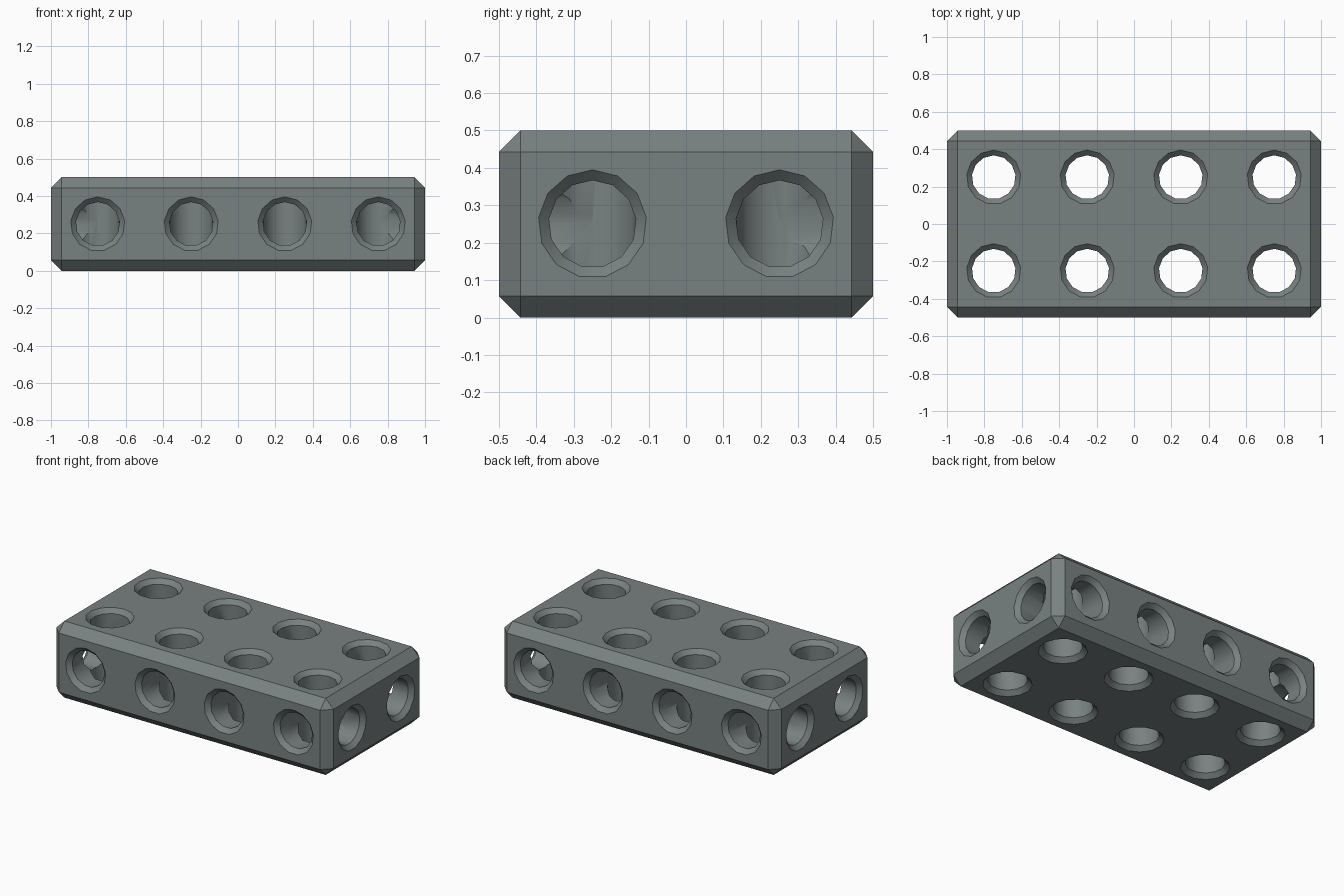
import bpy, bmesh, math
from mathutils import Matrix, Vector

if "Cube" in bpy.data.objects:
    bpy.data.objects.remove(bpy.data.objects["Cube"])

SIDES = 13
R_HOLE, R_RIM = 0.117, 0.145
RIM = R_RIM - R_HOLE          # depth of the countersink
OVER = 0.02                   # cutter overshoot past the surface

grey = bpy.data.materials.new("slate grey")
grey.diffuse_color = (0.19, 0.22, 0.22, 1)
grey.use_nodes = True
grey.node_tree.nodes["Principled BSDF"].inputs["Base Color"].default_value = grey.diffuse_color

# Chamfered block
bm = bmesh.new()
bmesh.ops.create_cube(bm, size=1)
bmesh.ops.scale(bm, vec=(2, 1, 0.5), verts=bm.verts)
bmesh.ops.translate(bm, vec=(0, 0, 0.25), verts=bm.verts)
bmesh.ops.bevel(bm, geom=bm.edges[:], offset=0.057, segments=1, affect='EDGES')
mesh = bpy.data.meshes.new("block")
bm.to_mesh(mesh)
bm.free()
block = bpy.data.objects.new("block", mesh)
bpy.context.collection.objects.link(block)
mesh.materials.append(grey)


def cutter(profile, origin, axis, up):
    """Lathed cutter: profile is (distance along axis, radius)."""
    axis, up = Vector(axis), Vector(up)
    side = axis.cross(up)
    bm = bmesh.new()
    rings = []
    for d, r in profile:
        ring = []
        for i in range(SIDES):
            a = 2 * math.pi * i / SIDES
            ring.append(bm.verts.new(Vector(origin) + axis * d
                                     + (up * math.cos(a) + side * math.sin(a)) * r))
        rings.append(ring)
    for a, b in zip(rings, rings[1:]):
        for i in range(SIDES):
            j = (i + 1) % SIDES
            bm.faces.new((a[i], a[j], b[j], b[i]))
    bm.faces.new(rings[0])
    bm.faces.new(rings[-1])
    bmesh.ops.recalc_face_normals(bm, faces=bm.faces)
    me = bpy.data.meshes.new("hole_cutter")
    bm.to_mesh(me)
    bm.free()
    me.materials.append(grey)
    ob = bpy.data.objects.new("hole_cutter", me)
    bpy.context.collection.objects.link(ob)
    ob.hide_render = True
    mod = block.modifiers.new("hole", 'BOOLEAN')
    mod.operation = 'DIFFERENCE'
    mod.solver = 'EXACT'
    mod.object = ob
    return ob


rim = [(-OVER, R_RIM + OVER), (RIM, R_HOLE)]
blind = rim + [(0.25, R_HOLE)]
through = rim + [(0.5 - RIM, R_HOLE), (0.5 + OVER, R_RIM + OVER)]
cutters = []

# Vertical through holes, and the side holes that run into them
for y in (-0.25, 0.25):
    s = math.copysign(1, y)
    for x in (-0.75, -0.25, 0.25, 0.75):
        cutters.append(cutter(through, (x, y, 0), (0, 0, 1), (0, 1, 0)))
        cutters.append(cutter(blind, (x, s * 0.5, 0.25), (0, -s, 0), (0, 0, 1)))
    for e in (-1, 1):
        cutters.append(cutter(blind, (e, y, 0.25), (-e, 0, 0), (0, 0, 1)))

# Apply the cuts and discard the cutters
bpy.context.view_layer.objects.active = block
block.select_set(True)
for mod in list(block.modifiers):
    bpy.ops.object.modifier_apply(modifier=mod.name)
for ob in cutters:
    bpy.data.objects.remove(ob)

# Smooth bores, crisp chamfers
bpy.ops.object.shade_smooth_by_angle(angle=math.radians(30))
